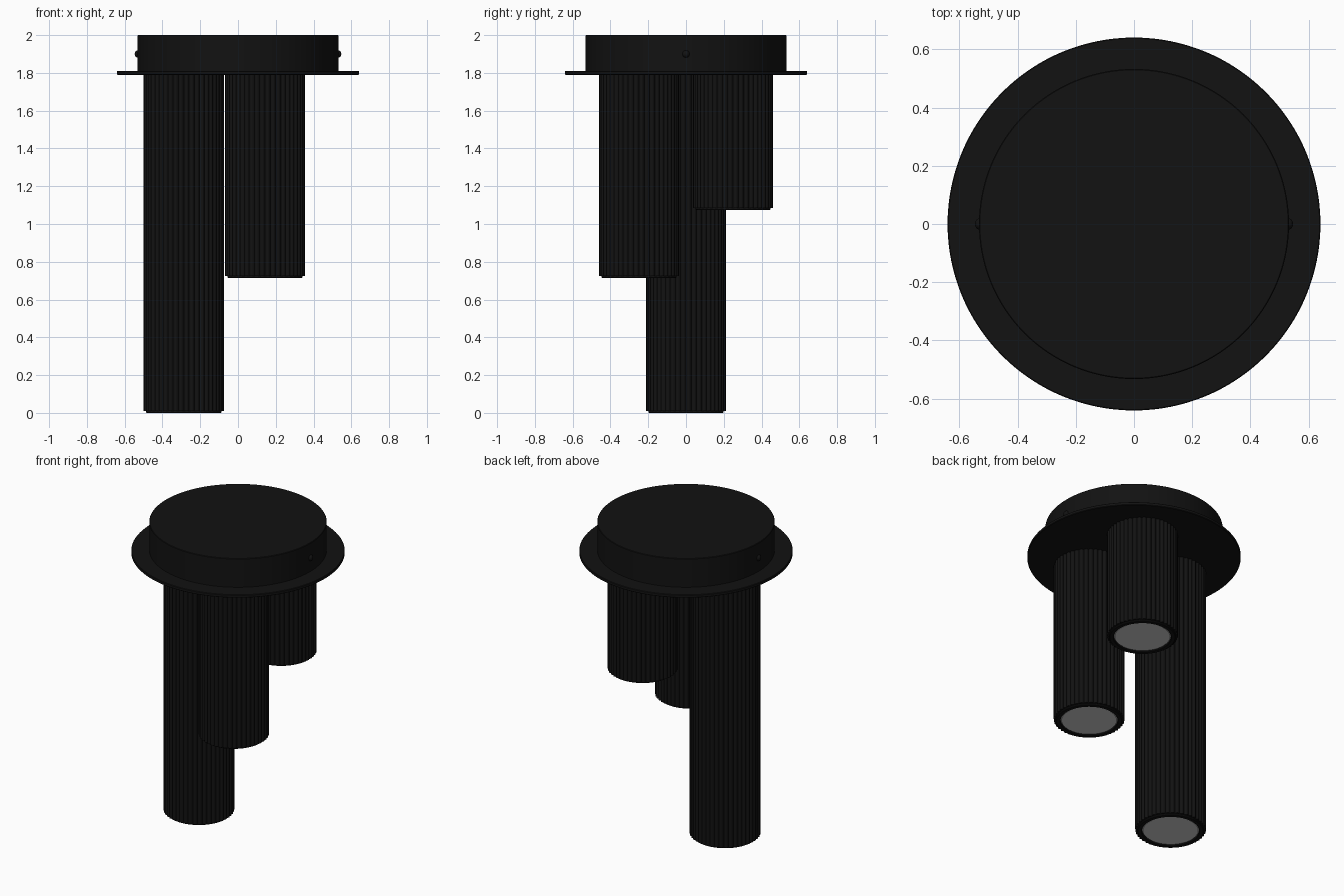
import bpy, bmesh
from math import sin, cos, pi, radians

if "Cube" in bpy.data.objects:
    bpy.data.objects.remove(bpy.data.objects["Cube"])

black = bpy.data.materials.new("matte_black")
black.diffuse_color = (0.006, 0.006, 0.006, 1)
black.use_nodes = True
black.node_tree.nodes["Principled BSDF"].inputs["Base Color"].default_value = black.diffuse_color


def loft(name, rings, loc=(0, 0, 0), mat=black, rot=(0, 0, 0), closed=False):
    """Skin equal-length rings of points; cap both ends or join them in a loop."""
    bm = bmesh.new()
    vs = [[bm.verts.new(p) for p in ring] for ring in rings]
    n = len(vs[0])
    pairs = list(zip(vs, vs[1:]))
    if closed:
        pairs.append((vs[-1], vs[0]))
    for a, b in pairs:
        for i in range(n):
            j = (i + 1) % n
            bm.faces.new((a[i], a[j], b[j], b[i]))
    if not closed:
        bm.faces.new(vs[0])
        bm.faces.new(vs[-1])
    bmesh.ops.recalc_face_normals(bm, faces=bm.faces)
    me = bpy.data.meshes.new(name)
    bm.to_mesh(me)
    bm.free()
    ob = bpy.data.objects.new(name, me)
    ob.location = loc
    ob.rotation_euler = rot
    bpy.context.collection.objects.link(ob)
    if mat:
        me.materials.append(mat)
    bpy.ops.object.select_all(action='DESELECT')
    ob.select_set(True)
    bpy.context.view_layer.objects.active = ob
    bpy.ops.object.shade_smooth_by_angle(angle=radians(35))
    return ob


def circle(r, z, n=96):
    return [(r * cos(2 * pi * i / n), r * sin(2 * pi * i / n), z) for i in range(n)]


def fluted(r, depth, z, ribs=44, steps=6):
    """Ring of rounded convex ribs with sharp valleys."""
    n = ribs * steps
    pts = []
    for i in range(n):
        k = r - depth + depth * sin(pi * (i % steps) / steps)
        a = 2 * pi * i / n
        pts.append((k * cos(a), k * sin(a), z))
    return pts


# Ceiling canopy and flange plate
loft("canopy", [circle(r, z, 128) for r, z in
                ((0.533, 1.80), (0.533, 1.997), (0.530, 2.0))])
loft("flange_plate", [circle(r, z, 128) for r, z in
                      ((0.638, 1.79), (0.641, 1.793), (0.641, 1.807), (0.638, 1.81))])

# Domed side screws
for side, s in (("left", -1), ("right", 1)):
    dome = [circle(0.02 * cos(t), 0.53 + 0.017 * sin(t), 24)
            for t in (0, 0.35, 0.7, 1.05, 1.4)]
    loft("screw_" + side, dome, (0, 0, 1.9), rot=(0, s * pi / 2, 0))

# Three fluted tubes of stepped length, each with an end ring and a lens
top = 1.795
for label, x, y, z in (("long", -0.287, 0, 0),
                       ("medium", 0.143, -0.249, 0.715),
                       ("short", 0.143, 0.249, 1.075)):
    n = 44 * 6
    loft(label + "_tube",
         [fluted(0.213, 0.011, top - z), fluted(0.213, 0.011, 0.01),
          circle(0.180, 0.01, n), circle(0.180, top - z, n)],
         (x, y, z), closed=True)
    loft(label + "_end_ring",
         [circle(r, h) for r, h in ((0.199, 0.03), (0.199, 0.003), (0.196, 0),
                                    (0.175, 0), (0.172, 0.003), (0.172, 0.03))],
         (x, y, z), closed=True)
    loft(label + "_lens",
         [circle(r, h) for r, h in ((0.172, 0.03), (0.171, 0.012), (0.166, 0.006))],
         (x, y, z), mat=None)
